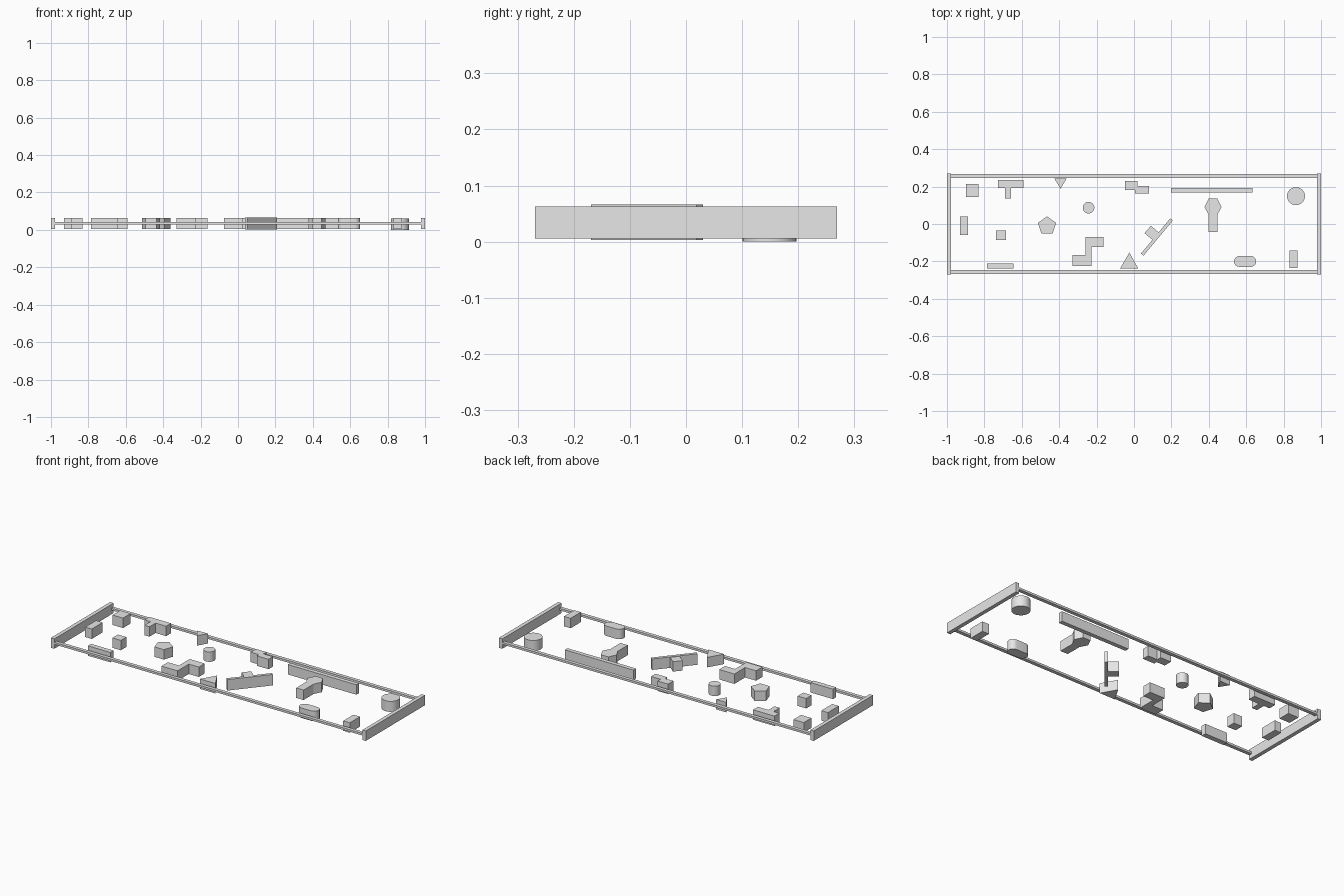
import bpy, bmesh
from math import sin, cos, pi

cube = bpy.data.objects.get("Cube")
if cube:
    bpy.data.objects.remove(cube, do_unlink=True)

grey = bpy.data.materials.new("plain_grey")
grey.use_nodes = True
grey.diffuse_color = (0.8, 0.8, 0.8, 1)
grey.node_tree.nodes["Principled BSDF"].inputs["Base Color"].default_value = (0.8, 0.8, 0.8, 1)

LOW, HIGH = 0.006, 0.063


def prism(name, outline, low=LOW, high=HIGH, smooth=False):
    """Extrude a counter-clockwise plan outline upward."""
    bm = bmesh.new()
    base = bm.faces.new([bm.verts.new((x, y, low)) for x, y in outline])
    top = bmesh.ops.extrude_face_region(bm, geom=[base])["geom"]
    verts = [v for v in top if isinstance(v, bmesh.types.BMVert)]
    bmesh.ops.translate(bm, verts=verts, vec=(0, 0, high - low))
    bmesh.ops.recalc_face_normals(bm, faces=bm.faces)
    mesh = bpy.data.meshes.new(name)
    bm.to_mesh(mesh)
    bm.free()
    mesh.materials.append(grey)
    obj = bpy.data.objects.new(name, mesh)
    bpy.context.collection.objects.link(obj)
    if smooth:
        bpy.ops.object.select_all(action="DESELECT")
        obj.select_set(True)
        bpy.context.view_layer.objects.active = obj
        bpy.ops.object.shade_smooth_by_angle(angle=pi / 6)
    return obj


def box(name, x0, x1, y0, y1, low=LOW, high=HIGH):
    return prism(name, [(x0, y0), (x1, y0), (x1, y1), (x0, y1)], low, high)


def arc(x, y, r, start, sweep, n):
    return [(x + r * cos(start + sweep * i / n), y + r * sin(start + sweep * i / n))
            for i in range(n)]


# Arena frame: tall end walls and thin side rails
for side, s in (("left", 1), ("right", -1)):
    box(side + "_end_wall", *sorted((s * 0.978, s)), -0.269, 0.269)
for side, s in (("back", 1), ("front", -1)):
    box(side + "_rail", -0.985, 0.985, *sorted((s * 0.247, s * 0.267)), 0.03, 0.042)

# Rectangular obstacles
box("back_corner_block", -0.898, -0.832, 0.145, 0.214)
box("end_block", -0.93, -0.888, -0.058, 0.041)
box("small_block", -0.738, -0.684, -0.086, -0.036)
box("front_rail_block", -0.786, -0.644, -0.239, -0.21)
box("front_corner_block", 0.832, 0.874, -0.234, -0.142)
box("long_barrier", 0.198, 0.634, 0.169, 0.193)

# Stepped obstacles
prism("tee_block", [(-0.727, 0.192), (-0.69, 0.192), (-0.69, 0.137), (-0.658, 0.137),
                    (-0.658, 0.192), (-0.591, 0.192), (-0.591, 0.236), (-0.727, 0.236)])
box("step_block_right", -0.048, 0.019, 0.183, 0.231)
box("step_block_left", 0.005, 0.079, 0.164, 0.204)
prism("zigzag_block", [(-0.329, -0.224), (-0.227, -0.224), (-0.227, -0.122), (-0.163, -0.122),
                       (-0.163, -0.069), (-0.259, -0.069), (-0.259, -0.166), (-0.329, -0.166)])

# Diagonal barrier with a square stub
prism("diagonal_barrier", [(0.051, -0.169), (0.208, 0.019), (0.194, 0.03), (0.037, -0.158)],
      0.003, 0.066)
prism("diagonal_stub", [(0.1, -0.085), (0.134, -0.047), (0.09, -0.01), (0.056, -0.049)])

# Polygonal obstacles
prism("back_wedge", [(-0.393, 0.188), (-0.361, 0.242), (-0.425, 0.242)])
prism("front_wedge", [(-0.075, -0.239), (0.024, -0.239), (-0.025, -0.153)])
prism("pentagon_block", arc(-0.465, -0.01, 0.051, pi / 2, 2 * pi, 5))
prism("paddle_block", [(0.399, -0.042), (0.446, -0.042), (0.446, 0.05), (0.468, 0.09),
                       (0.446, 0.135), (0.399, 0.135), (0.377, 0.09), (0.399, 0.05)])

# Round obstacles
prism("small_cylinder", arc(-0.243, 0.087, 0.031, 0, 2 * pi, 32), smooth=True)
prism("large_cylinder", arc(0.866, 0.149, 0.048, 0, 2 * pi, 32), 0.0, 0.06, smooth=True)
prism("capsule_block", arc(0.624, -0.2, 0.029, -pi / 2, pi, 14) + [(0.624, -0.171)]
      + arc(0.564, -0.2, 0.029, pi / 2, pi, 14) + [(0.564, -0.229)], smooth=True)
